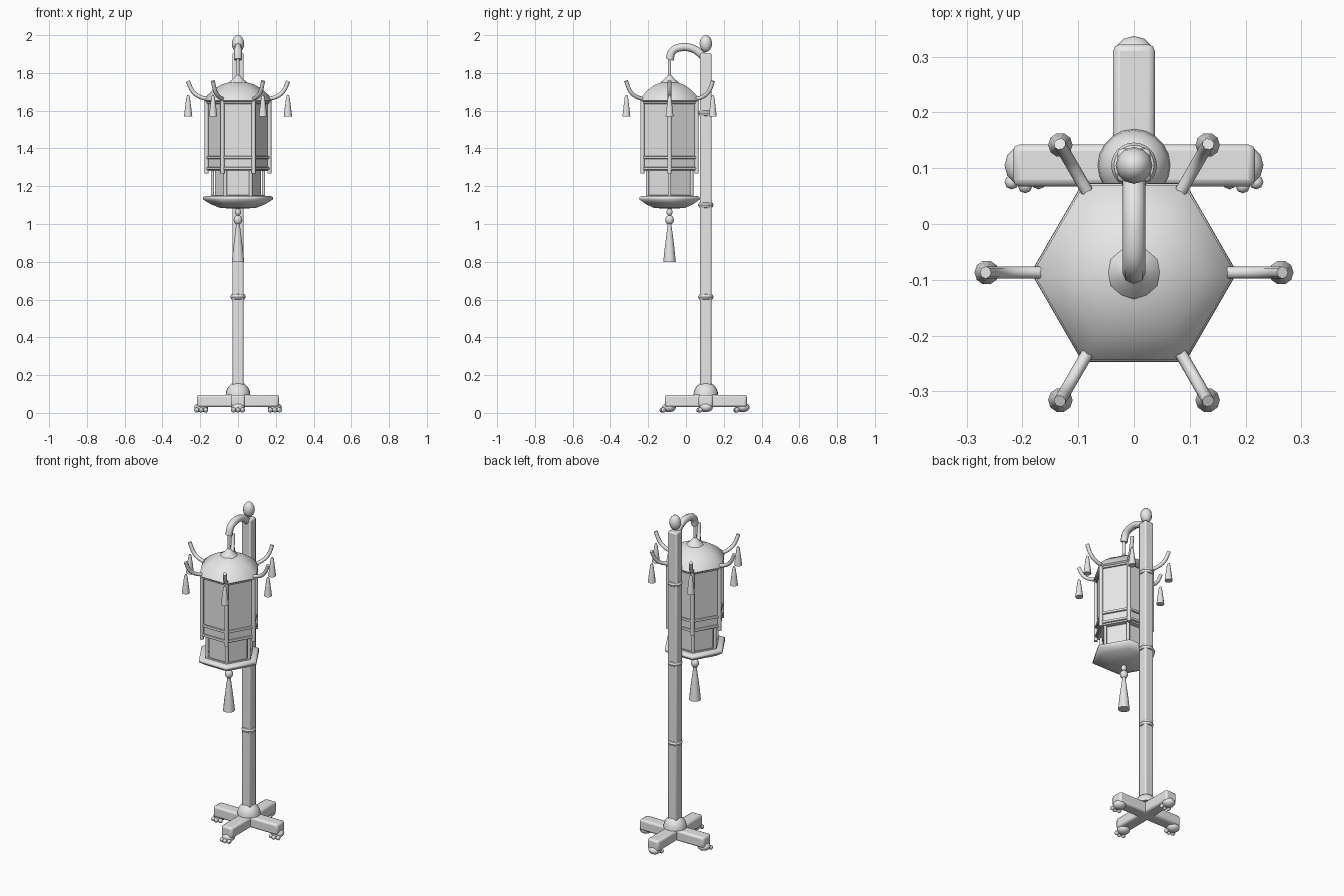
import bpy, bmesh
from math import sin, cos, pi, radians

cube = bpy.data.objects.get("Cube")
if cube:
    bpy.data.objects.remove(cube, do_unlink=True)

grey = bpy.data.materials.new("light_grey")
grey.use_nodes = True
grey.diffuse_color = (0.8, 0.8, 0.8, 1)
grey.node_tree.nodes["Principled BSDF"].inputs["Base Color"].default_value = (0.8, 0.8, 0.8, 1)

POST_Y, LAMP_Y = 0.105, -0.087


def finish(obj, angle=40):
    obj.data.materials.append(grey)
    bpy.ops.object.select_all(action='DESELECT')
    obj.select_set(True)
    bpy.context.view_layer.objects.active = obj
    if obj.type == 'MESH':
        bpy.ops.object.shade_smooth_by_angle(angle=radians(angle))
    return obj


def lathe(name, profile, loc, sides=12, ring=False, angle=40):
    """Sweep (radius, height) points round z; ring closes the profile on itself."""
    bm = bmesh.new()
    rows = [[bm.verts.new((r * cos(2 * pi * i / sides), r * sin(2 * pi * i / sides), z))
             for i in range(sides)] for r, z in profile]
    pairs = list(zip(rows, rows[1:] + rows[:1])) if ring else list(zip(rows, rows[1:]))
    for a, b in pairs:
        for i in range(sides):
            j = (i + 1) % sides
            bm.faces.new((a[i], a[j], b[j], b[i]))
    if not ring:
        bm.faces.new(rows[0][::-1])
        bm.faces.new(rows[-1])
    bmesh.ops.remove_doubles(bm, verts=bm.verts, dist=0.0001)
    bmesh.ops.recalc_face_normals(bm, faces=bm.faces)
    mesh = bpy.data.meshes.new(name)
    bm.to_mesh(mesh)
    bm.free()
    obj = bpy.data.objects.new(name, mesh)
    obj.location = loc
    bpy.context.collection.objects.link(obj)
    return finish(obj, angle)


def ball(name, loc, r, h=None, sides=12):
    h = h or r
    return lathe(name, [(max(r * cos(t), 0.00001), h * sin(t)) for t in
                        [pi * (k / 8 - 0.5) for k in range(9)]], loc, sides)


def torus(name, loc, major, minor, sides=24):
    return lathe(name, [(major + minor * cos(k * pi / 4), minor * sin(k * pi / 4))
                        for k in range(8)], loc, sides, ring=True)


def box(name, loc, size, bevel):
    bpy.ops.mesh.primitive_cube_add(size=1, location=loc)
    obj = bpy.context.object
    obj.name = name
    obj.scale = size
    bpy.ops.object.transform_apply(location=False, rotation=False, scale=True)
    mod = obj.modifiers.new("edge", 'BEVEL')
    mod.width, mod.segments = bevel, 2
    return finish(obj)


def tube(name, points, radius):
    curve = bpy.data.curves.new(name, 'CURVE')
    curve.dimensions = '3D'
    curve.bevel_depth, curve.bevel_resolution = radius, 2
    curve.use_fill_caps = True
    curve.resolution_u = 4
    spline = curve.splines.new('BEZIER')
    spline.bezier_points.add(len(points) - 1)
    for bp, co in zip(spline.bezier_points, points):
        bp.co = co
        bp.handle_left_type = bp.handle_right_type = 'AUTO'
    obj = bpy.data.objects.new(name, curve)
    bpy.context.collection.objects.link(obj)
    return finish(obj)


# Cross-shaped base with a toed foot under each arm end
box("base_arm_side", (0, POST_Y, 0.063), (0.434, 0.075, 0.066), 0.012)
box("base_arm_front_back", (0, POST_Y, 0.063), (0.075, 0.434, 0.066), 0.012)
for k, side in enumerate(("left", "back", "right", "front")):
    x, y = 0.195 * cos(k * pi / 2), POST_Y + 0.195 * sin(k * pi / 2)
    ball(f"foot_{side}", (x, y, 0.029), 0.037, 0.025)
    for n in (-1, 0, 1):
        ball(f"toe_{side}", (x + n * 0.024, y - 0.037 + 0.007 * abs(n), 0.015), 0.013, sides=8)
lathe("base_dome", [(0.065 * cos(k * pi / 12) + 0.00001, 0.068 * sin(k * pi / 12))
                    for k in range(7)], (0, POST_Y, 0.096), 20)

# Post with rings and finial
box("post", (0, POST_Y, 1.0), (0.06, 0.06, 1.81), 0.008)
for z in (0.614, 1.10, 1.587):
    torus("post_ring", (0, POST_Y, z), 0.024, 0.017)
ball("finial", (0, POST_Y, 1.955), 0.033, 0.045)

# Hook and hanging rod
tube("hook", [(0, 0.095, 1.885), (0, 0.04, 1.927), (0, -0.03, 1.935),
              (0, -0.072, 1.915), (0, LAMP_Y, 1.87)], 0.021)
lathe("hanging_rod", [(0.009, 1.77), (0.009, 1.89)], (0, LAMP_Y, 0), 10)

# Roof and cap
lathe("roof", [(0.17, 1.645), (0.181, 1.655), (0.163, 1.682), (0.13, 1.712),
               (0.09, 1.737), (0.04, 1.753), (0.00001, 1.757)],
      (0, LAMP_Y, 0), 6, angle=65)
lathe("roof_cap", [(0.048, 1.735), (0.051, 1.743), (0.045, 1.753), (0.025, 1.77),
                   (0.012, 1.785), (0.00001, 1.8)], (0, LAMP_Y, 0), 12)

# Lantern body: two hexagonal boxes with rails
lathe("upper_panels", [(0.155, 1.28), (0.155, 1.65)], (0, LAMP_Y, 0), 6)
lathe("lower_panels", [(0.122, 1.13), (0.122, 1.285)], (0, LAMP_Y, 0), 6)
for z, r in ((1.645, 0.164), (1.352, 0.164), (1.294, 0.164), (1.145, 0.138)):
    torus("hex_rail", (0, LAMP_Y, z), r, 0.009, 6)
lathe("bottom_bowl", [(0.172, 1.148), (0.184, 1.143), (0.185, 1.13), (0.145, 1.105),
                      (0.095, 1.085), (0.00001, 1.08)], (0, LAMP_Y, 0), 6, angle=65)

# Corner pillars, roof horns and small tassels
for k in range(6):
    c, s = cos(k * pi / 3), sin(k * pi / 3)

    def at(r, z):
        return (r * c, LAMP_Y + r * s, z)

    lathe("upper_pillar", [(0.011, 1.268), (0.011, 1.65)], at(0.166, 0), 10)
    lathe("lower_pillar", [(0.009, 1.14), (0.009, 1.29)], at(0.135, 0), 10)
    tube("roof_horn", [at(0.165, 1.662), at(0.205, 1.675), at(0.238, 1.7), at(0.266, 1.757)], 0.011)
    lathe("small_tassel", [(0.022, 1.57), (0.016, 1.62), (0.009, 1.672), (0.005, 1.682)],
          at(0.264, 0), 10)

# Bottom tassel
ball("tassel_bead_small", (0, LAMP_Y, 1.063), 0.016, 0.02)
ball("tassel_bead_large", (0, LAMP_Y, 1.022), 0.023, 0.026)
lathe("tassel", [(0.033, 0.8), (0.026, 0.87), (0.016, 0.95), (0.011, 0.985), (0.011, 1.01)],
      (0, LAMP_Y, 0), 12)
